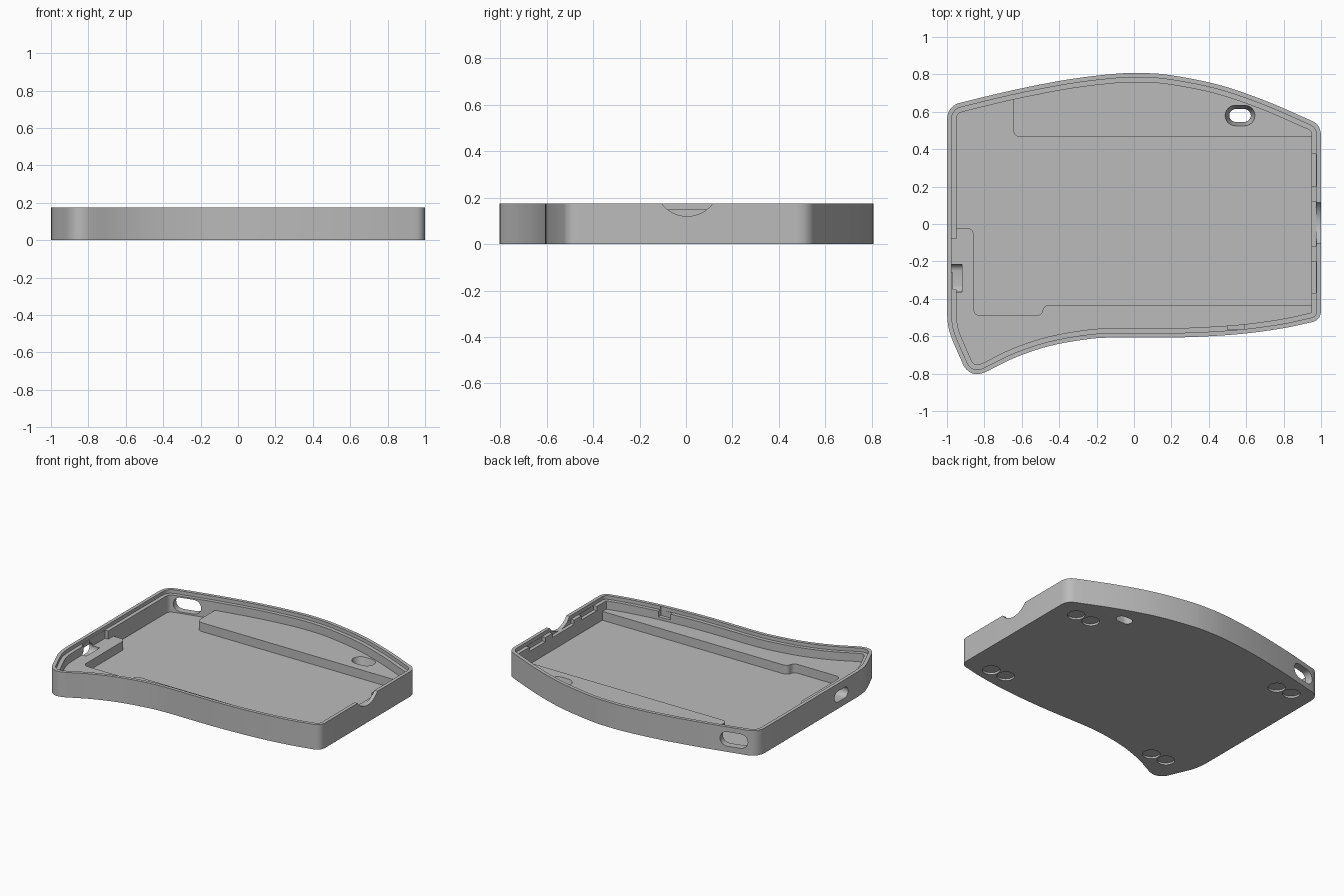
import bpy, bmesh, math
from mathutils import Vector

if "Cube" in bpy.data.objects:
    bpy.data.objects.remove(bpy.data.objects["Cube"], do_unlink=True)

HEIGHT, LEDGE, STEP, FLOOR = 0.175, 0.15, 0.092, 0.03

grey = bpy.data.materials.new("plain grey")
grey.use_nodes = True
grey.diffuse_color = (0.5, 0.5, 0.5, 1)
grey.node_tree.nodes["Principled BSDF"].inputs["Base Color"].default_value = (0.5, 0.5, 0.5, 1)


def smooth_path(pts, n=5):
    """Catmull-Rom curve through the points."""
    p = [Vector(q) for q in pts]
    p = [2 * p[0] - p[1]] + p + [2 * p[-1] - p[-2]]
    out = []
    for a, b, c, d in zip(p, p[1:], p[2:], p[3:]):
        for i in range(n):
            t = i / n
            out.append(0.5 * (2 * b + (c - a) * t + (2 * a - 5 * b + 4 * c - d) * t * t
                              + (3 * b - a - 3 * c + d) * t ** 3))
    return out + [p[-2]]


def corner(a, ctrl, b, n=8):
    """Rounded corner between two points, ends left out."""
    a, c, b = Vector(a), Vector(ctrl), Vector(b)
    return [a * (1 - t) ** 2 + 2 * c * t * (1 - t) + b * t * t
            for t in (i / n for i in range(1, n))]


def rounded(pts, r):
    """Polygon with every corner rounded."""
    out = []
    for i, q in enumerate(pts):
        p, a, b = Vector(q), Vector(pts[i - 1]), Vector(pts[(i + 1) % len(pts)])
        s, e = p + (a - p).normalized() * r, p + (b - p).normalized() * r
        out += [s] + corner(s, p, e, 6) + [e]
    return out


def inset(loop, d):
    """Move a clockwise loop inwards."""
    out = []
    for i, p in enumerate(loop):
        a, b = (p - loop[i - 1]).normalized(), (loop[(i + 1) % len(loop)] - p).normalized()
        t = (a + b).normalized()
        out.append(p + Vector((t.y, -t.x)) * d / max(t.dot(a), 0.5))
    return out


def loft(name, low, high, z0, z1):
    """Closed solid between two matching flat loops."""
    bm = bmesh.new()
    v0 = [bm.verts.new((p[0], p[1], z0)) for p in low]
    v1 = [bm.verts.new((p[0], p[1], z1)) for p in high]
    bm.faces.new(v0)
    bm.faces.new(v1)
    for i in range(len(v0)):
        bm.faces.new((v0[i - 1], v0[i], v1[i], v1[i - 1]))
    bmesh.ops.recalc_face_normals(bm, faces=bm.faces)
    me = bpy.data.meshes.new(name)
    bm.to_mesh(me)
    bm.free()
    me.materials.append(grey)
    ob = bpy.data.objects.new(name, me)
    bpy.context.collection.objects.link(ob)
    return ob


def prism(name, loop, z0, z1):
    return loft(name, loop, loop, z0, z1)


def boolean(ob, tool, op="DIFFERENCE"):
    """Apply a boolean and throw the tool away."""
    m = ob.modifiers.new("cut", "BOOLEAN")
    m.operation, m.object, m.solver = op, tool, "EXACT"
    bpy.context.view_layer.objects.active = ob
    bpy.ops.object.modifier_apply(modifier=m.name)
    bpy.data.objects.remove(tool, do_unlink=True)


def stadium(w, h, n=12):
    """Oval slot profile of full width w and height h."""
    r, out = h / 2, []
    for side in (1, -1):
        for i in range(n + 1):
            a = -math.pi / 2 + math.pi * i / n
            out.append(Vector((side * ((w / 2 - r) + r * math.cos(a)), side * r * math.sin(a))))
    return out


def circle(x, y, r, n=32):
    return [(x + r * math.cos(math.tau * i / n), y + r * math.sin(math.tau * i / n)) for i in range(n)]


def box_loop(x0, x1, y0, y1):
    return [(x0, y0), (x1, y0), (x1, y1), (x0, y1)]


# Outline of the tray, clockwise from the back left corner
back = smooth_path([(-.93, .648), (-.65, .715), (-.35, .773), (-.1, .803), (.05, .807),
                    (.2, .795), (.45, .745), (.7, .66), (.95, .552)])
front = smooth_path([(.95, -.525), (.8, -.557), (.6, -.585), (.4, -.6), (.2, -.607),
                     (-.1, -.607), (-.25, -.616), (-.45, -.652), (-.63, -.712), (-.78, -.785)])
flank = smooth_path([(-.91, -.76), (-.975, -.61), (-.994, -.54), (-1, -.47)])
outline = (back + corner(back[-1], (1, .53), (1, .47))
           + [Vector((1, .47)), Vector((1, -.46))]
           + corner((1, -.46), (1, -.515), front[0]) + front
           + corner(front[-1], (-.865, -.83), flank[0]) + flank
           + [Vector((-1, .55))] + corner((-1, .55), (-1, .63), back[0]))
lip = inset(outline, 0.024)
inner = inset(outline, 0.05)

# Tray body: lip recess, cavity above the raised plates, sunken floor
tray = prism("keyboard_tray", outline, 0, HEIGHT)
boolean(tray, prism("lip_cut", lip, LEDGE, 0.3))
boolean(tray, prism("cavity_cut", inner, STEP, 0.31))
sunken = prism("floor_cut", inner, FLOOR, 0.12)
region = rounded([(-1.3, 1.2), (-.645, 1.2), (-.645, .465), (1.3, .465), (1.3, -.432),
                  (-.487, -.432), (-.487, -.49), (-.857, -.49), (-.857, -.022), (-1.3, -.022)], 0.04)
boolean(sunken, prism("floor_region", region, -0.1, 0.2), "INTERSECT")
boolean(tray, sunken)

# Pockets that cut the ledge back to the lip
for x0, x1, y0, y1, z in [(.94, .974, .2, .375, .12), (.94, .974, -.37, -.2, .12),
                          (.94, .974, -.12, .12, .12), (-.975, -.94, -.26, -.08, STEP),
                          (-.968, -.94, -.35, -.26, STEP), (.5, .59, -.565, -.52, .11)]:
    boolean(tray, prism("pocket_cut", box_loop(x0, x1, y0, y1), z, 0.2))

# Tapered oval hole through the raised plate
centre = Vector((.567, .58))
boolean(tray, loft("switch_cut", [p + centre for p in stadium(.115, .068)],
                   [p + centre for p in stadium(.16, .11)], -0.001, STEP + 0.001))

# Openings through the walls: back oval, left port, right thumb scoop
for loop, loc, spin in [(stadium(.19, .1), (-.84, .67, .09), math.radians(13)),
                        (stadium(.15, .075), (-1, -.29, .085), math.pi / 2),
                        (circle(0, 0, .1375, 64), (1, .005, .2575), math.pi / 2)]:
    port = prism("port_cut", loop, -0.08, 0.08)
    port.rotation_euler = (math.pi / 2, 0, spin)
    port.location = loc
    bpy.context.view_layer.update()
    boolean(tray, port)

# Pairs of round foot recesses underneath
for x, y in [(.78, .43), (.745, -.45), (-.785, .545), (-.72, -.615)]:
    for side in (-1, 1):
        boolean(tray, prism("foot_cut", circle(x + side * .06, y, .056), -0.05, 0.014))

bpy.ops.object.select_all(action="DESELECT")
tray.select_set(True)
bpy.context.view_layer.objects.active = tray
bpy.ops.object.shade_smooth_by_angle(angle=math.radians(30))
